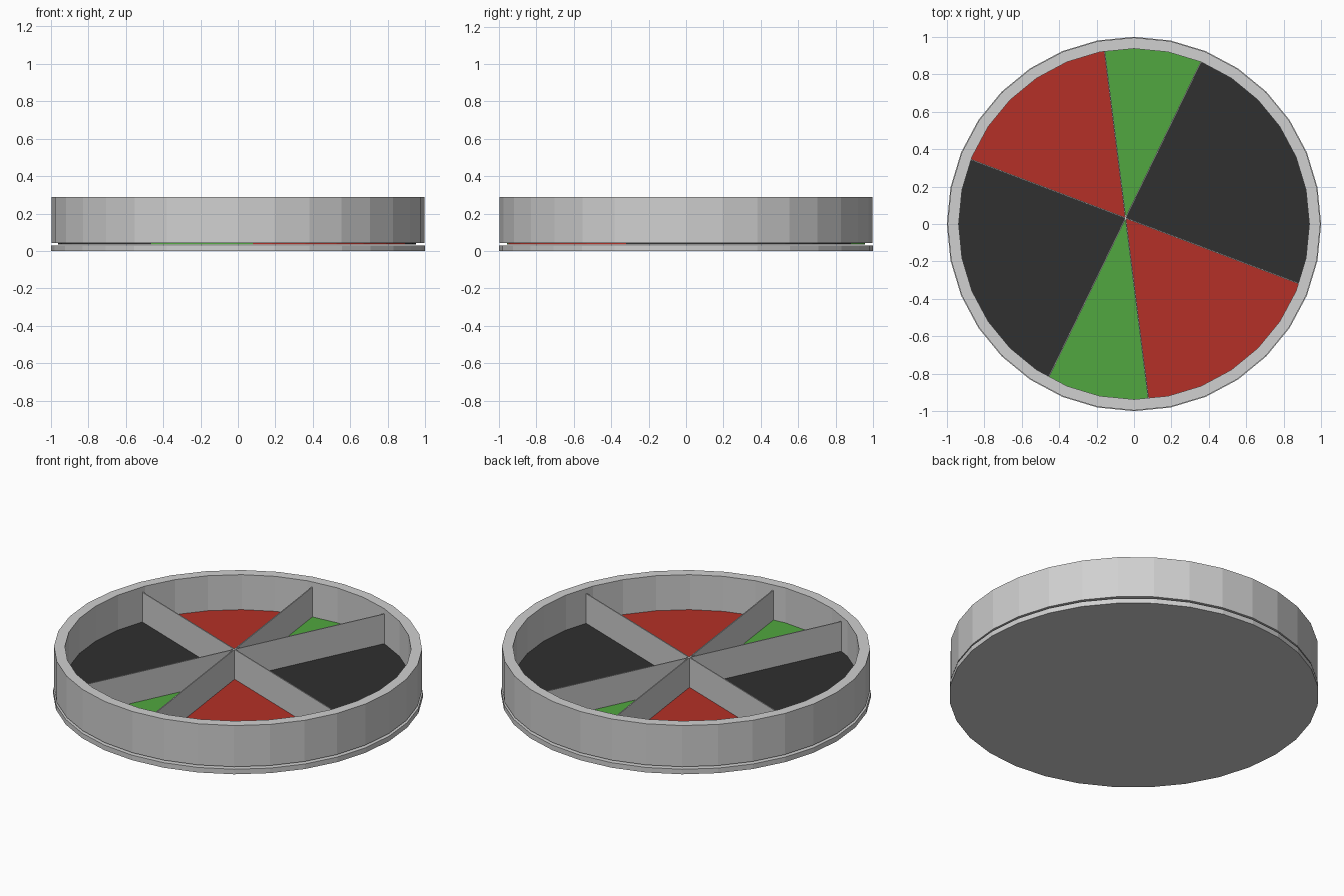
import bpy, bmesh, math
from mathutils import Vector, Matrix

SIDES = 32
HUB = Vector((-0.045, 0.032, 0))
ANGLES = [math.radians(a) for a in (-20.7, 64.2, 97.2)]
FLOOR, DIVIDER_TOP, INNER = 0.08, 0.257, 0.937

cube = bpy.data.objects.get("Cube")
if cube:
    bpy.data.objects.remove(cube, do_unlink=True)


def material(name, r, g, b):
    mat = bpy.data.materials.new(name)
    mat.use_nodes = True
    mat.diffuse_color = (r, g, b, 1)
    bsdf = next(n for n in mat.node_tree.nodes if n.type == "BSDF_PRINCIPLED")
    bsdf.inputs["Base Color"].default_value = (r, g, b, 1)
    return mat


grey = material("light_grey", 0.63, 0.63, 0.63)
black = material("black", 0.029, 0.029, 0.029)
green = material("green", 0.082, 0.39, 0.05)
red = material("red", 0.46, 0.03, 0.02)


def make_object(name, bm, *mats):
    bmesh.ops.recalc_face_normals(bm, faces=bm.faces)
    mesh = bpy.data.meshes.new(name)
    bm.to_mesh(mesh)
    bm.free()
    for mat in mats:
        mesh.materials.append(mat)
    obj = bpy.data.objects.new(name, mesh)
    bpy.context.collection.objects.link(obj)
    return obj


def disc(radius, bottom, top, x=0):
    bm = bmesh.new()
    bmesh.ops.create_cone(bm, cap_ends=True, segments=SIDES, radius1=radius,
                          radius2=radius, depth=top - bottom,
                          matrix=Matrix.Translation((x, 0, (bottom + top) / 2)))
    return bm


# Base plate
make_object("base_plate", disc(1.0, 0, 0.03), grey)

# Rim wall: a rectangular section spun around z
bm = bmesh.new()
section = [(INNER, 0.043), (0.996, 0.043), (0.996, 0.289), (INNER, 0.289)]
verts = [bm.verts.new((r, 0, z)) for r, z in section]
edges = [bm.edges.new((verts[i - 1], verts[i])) for i in range(4)]
bmesh.ops.spin(bm, geom=verts + edges, axis=(0, 0, 1), cent=(0, 0, 0),
               angle=math.tau, steps=SIDES, use_duplicate=False)
bmesh.ops.remove_doubles(bm, verts=bm.verts, dist=0.0005)
make_object("rim_wall", bm, grey)

# Coloured floor: one disc cut into sectors through the hub
bm = disc(0.957, 0.034, FLOOR, x=-0.006)
for a in ANGLES:
    bmesh.ops.bisect_plane(bm, geom=bm.verts[:] + bm.edges[:] + bm.faces[:],
                           plane_co=HUB, plane_no=(-math.sin(a), math.cos(a), 0))
for face in bm.faces:
    d = face.calc_center_median() - HUB
    turn = (math.atan2(d.y, d.x) - ANGLES[0]) % math.pi
    face.material_index = sum(turn > a - ANGLES[0] for a in ANGLES[1:])
make_object("sector_floor", bm, black, green, red)

# Thin dividers crossing at the hub and reaching the rim
for i, a in enumerate(ANGLES):
    u = Vector((math.cos(a), math.sin(a), 0))
    along = HUB.dot(u)
    half = math.sqrt(INNER ** 2 - (HUB.length_squared - along ** 2))
    centre = HUB - u * along
    centre.z = (FLOOR + DIVIDER_TOP) / 2
    size = Matrix.Diagonal((2 * half, 0.006, DIVIDER_TOP - FLOOR, 1))
    bm = bmesh.new()
    bmesh.ops.create_cube(bm, size=1, matrix=Matrix.Translation(centre)
                          @ Matrix.Rotation(a, 4, "Z") @ size)
    make_object(f"divider_{i + 1}", bm, grey)
